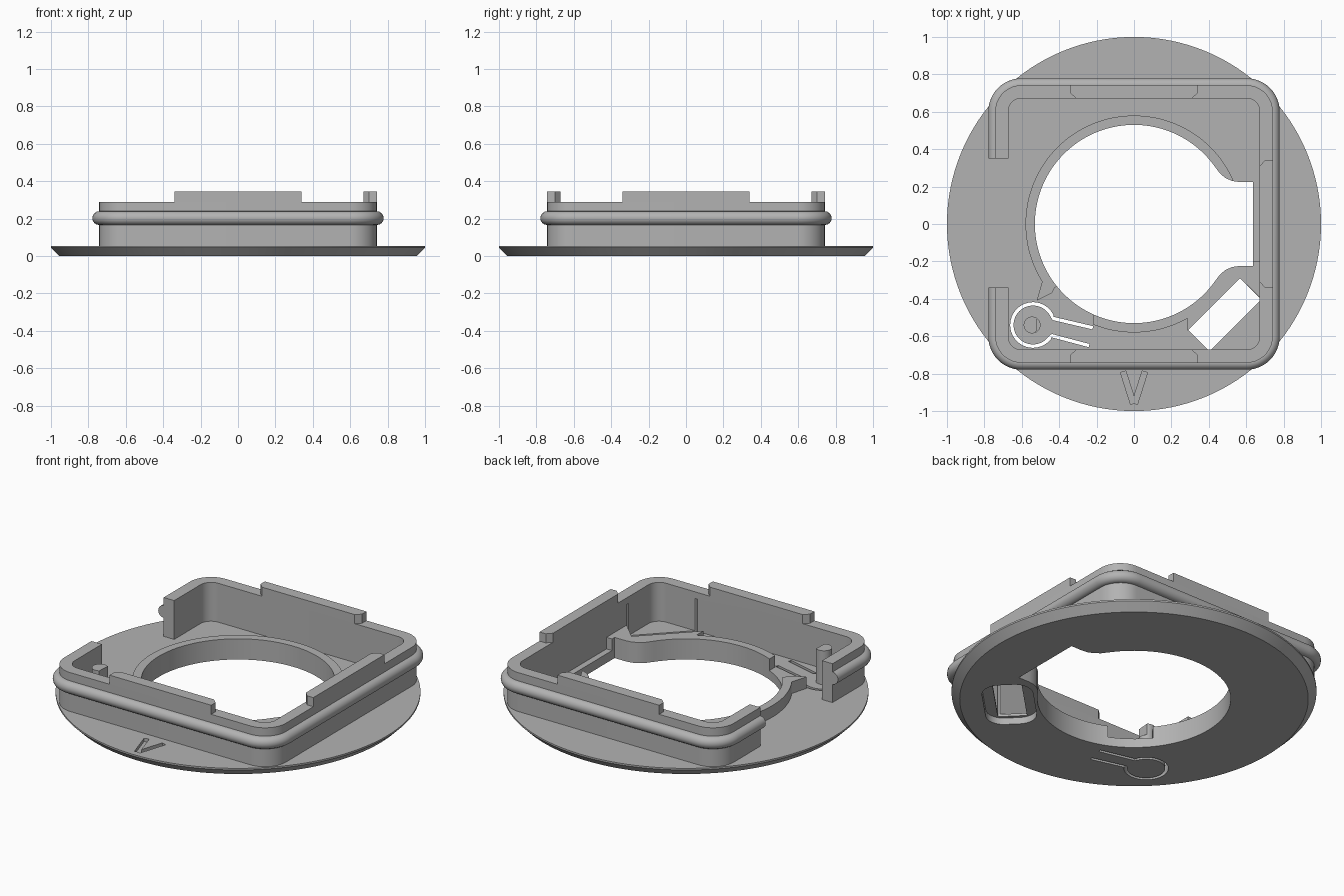
import bpy, bmesh
from math import sin, cos, pi, radians
from mathutils import Vector

cube = bpy.data.objects.get("Cube")
if cube:
    bpy.data.objects.remove(cube, do_unlink=True)

grey = bpy.data.materials.new("plain_grey")
grey.use_nodes = True
grey.diffuse_color = (0.45, 0.45, 0.45, 1)
grey.node_tree.nodes["Principled BSDF"].inputs["Base Color"].default_value = (0.45, 0.45, 0.45, 1)


def arc(cx, cy, r, a0, a1, n):
    return [(cx + r * cos(radians(a0 + (a1 - a0) * i / n)),
             cy + r * sin(radians(a0 + (a1 - a0) * i / n))) for i in range(n + 1)]


def circle(r, n=128):
    return arc(0, 0, r, 0, 360, n)[:-1]


def rounded_rect(hx, hy, r, n=12):
    pts = []
    for k, (sx, sy) in enumerate([(1, 1), (-1, 1), (-1, -1), (1, -1)]):
        pts += arc(sx * (hx - r), sy * (hy - r), r, 90 * k, 90 * k + 90, n)
    return pts


def turned(pts, angle, cx, cy):
    c, s = cos(angle), sin(angle)
    return [(cx + c * x - s * y, cy + s * x + c * y) for x, y in pts]


def stroke(path, w):
    """Outline of a path drawn with width w."""
    p = [Vector(q) for q in path]
    left, right = [], []
    for i, q in enumerate(p):
        d = (p[min(i + 1, len(p) - 1)] - p[max(i - 1, 0)]).normalized()
        n = Vector((-d.y, d.x)) * w / 2
        left.append(tuple(q + n))
        right.append(tuple(q - n))
    return left + right[::-1]


def loft(name, sections):
    """Solid through equal-length outlines at given heights."""
    bm = bmesh.new()
    rings = [[bm.verts.new((x, y, z)) for x, y in pts] for pts, z in sections]
    bm.faces.new(rings[0])
    bm.faces.new(rings[-1])
    n = len(rings[0])
    for a, b in zip(rings, rings[1:]):
        for i in range(n):
            j = (i + 1) % n
            bm.faces.new((a[i], a[j], b[j], b[i]))
    bmesh.ops.recalc_face_normals(bm, faces=bm.faces)
    mesh = bpy.data.meshes.new(name)
    bm.to_mesh(mesh)
    bm.free()
    mesh.materials.append(grey)
    obj = bpy.data.objects.new(name, mesh)
    bpy.context.collection.objects.link(obj)
    return obj


def prism(name, pts, z0, z1):
    return loft(name, [(pts, z0), (pts, z1)])


def activate(obj):
    bpy.ops.object.select_all(action='DESELECT')
    obj.select_set(True)
    bpy.context.view_layer.objects.active = obj


def cut(obj, pts, z0=-0.1, z1=0.5):
    cutter = prism("cutter", pts, z0, z1)
    cutter.hide_render = True
    mod = obj.modifiers.new("cut", 'BOOLEAN')
    mod.operation = 'DIFFERENCE'
    mod.solver = 'EXACT'
    mod.object = cutter
    activate(obj)
    bpy.ops.object.modifier_apply(modifier=mod.name)
    bpy.data.objects.remove(cutter, do_unlink=True)


# Shared outlines: keyed centre hole, diagonal slot, spring clip slit
corner = [(0.635, 0.225), (0.56, 0.225), (0.525, 0.23), (0.49, 0.245), (0.46, 0.27)]
hole = corner + arc(0, 0, 0.53, 36, 324, 100) + [(x, -y) for x, y in corner[::-1]]
slot = turned(rounded_rect(0.196, 0.08, 0.001, 1), pi / 4, 0.485, -0.485)
pocket = turned(rounded_rect(0.215, 0.14, 0.1), pi / 4, 0.485, -0.485)
slit = stroke([(-0.22, -0.555)] + arc(-0.54, -0.54, 0.113, 18, 330, 40) + [(-0.24, -0.65)], 0.018)
gap = [(-0.9, -0.34), (-0.6, -0.34), (-0.6, 0.35), (-0.9, 0.35)]

# Base flange
base = loft("base_flange", [(circle(0.955), 0), (circle(1), 0.045), (circle(1), 0.055)])
cut(base, hole)
cut(base, pocket, -0.1, 0.04)
cut(base, slot)
cut(base, slit)
for side in (-1, 1):
    cut(base, stroke([(side * 0.058, -0.79), (side * 0.004, -0.96)], 0.03), 0.035, 0.1)

# Raised lip round the hole, broken beside the clip
lip = prism("hole_lip", circle(0.58), 0.05, 0.125)
cut(lip, hole)
cut(lip, [(-0.40, -0.32), (-0.22, -0.48), (-0.22, -0.62), (-0.6, -0.6), (-0.48, -0.39)])
stub = prism("lip_stub", [(-0.425, -0.345), (-0.44, -0.37), (-0.52, -0.41), (-0.49, -0.305)], 0.05, 0.125)

# Raised platform between the hole and the slot
platform = prism("slot_platform", [(0.285, -0.3), (0.285, -0.572), (0.567, -0.29),
                                   (0.68, -0.4), (0.68, -0.2), (0.45, -0.2)], 0.05, 0.125)
cut(platform, hole)
cut(platform, slot)

# Square wall with an opening on one side
wall = prism("square_wall", rounded_rect(0.742, 0.742, 0.14), 0.05, 0.29)
cut(wall, rounded_rect(0.672, 0.672, 0.07))
cut(wall, gap)
cut(wall, slot, -0.1, 0.25)

# Tabs on the three closed sides
tab = [(-0.34, -0.742), (0.34, -0.742), (0.34, -0.70), (0.31, -0.672), (-0.31, -0.672), (-0.34, -0.70)]
tabs = [prism(name, turned(tab, k * pi / 2, 0, 0), 0.285, 0.345)
        for k, name in enumerate(["front_tab", "left_tab", "back_tab"])]

# Round bead running along the wall
r = 0.14
c = 0.742 - r
path = [(-0.742, -0.34)] + arc(-c, -c, r, 180, 270, 12) + arc(c, -c, r, 270, 360, 12)
path += arc(c, c, r, 0, 90, 12) + arc(-c, c, r, 90, 180, 12) + [(-0.742, 0.35)]
curve = bpy.data.curves.new("wall_bead", 'CURVE')
curve.dimensions = '3D'
curve.bevel_depth = 0.037
curve.bevel_resolution = 6
curve.use_fill_caps = True
spline = curve.splines.new('POLY')
spline.points.add(len(path) - 1)
for point, (x, y) in zip(spline.points, path):
    point.co = (x, y, 0.203, 1)
curve.materials.append(grey)
bead = bpy.data.objects.new("wall_bead", curve)
bpy.context.collection.objects.link(bead)
activate(bead)
bpy.ops.object.convert(target='MESH')
bead = bpy.context.view_layer.objects.active

# Clip pin with a step on its inner side
pin = prism("clip_pin", arc(-0.545, -0.54, 0.045, 0, 360, 32)[:-1], 0.05, 0.26)
cut(pin, [(-0.525, -0.6), (-0.4, -0.6), (-0.4, -0.48), (-0.515, -0.48)], 0.19, 0.4)

for obj in [base, lip, stub, platform, wall, bead, pin] + tabs:
    activate(obj)
    bpy.ops.object.shade_smooth_by_angle(angle=radians(30))
